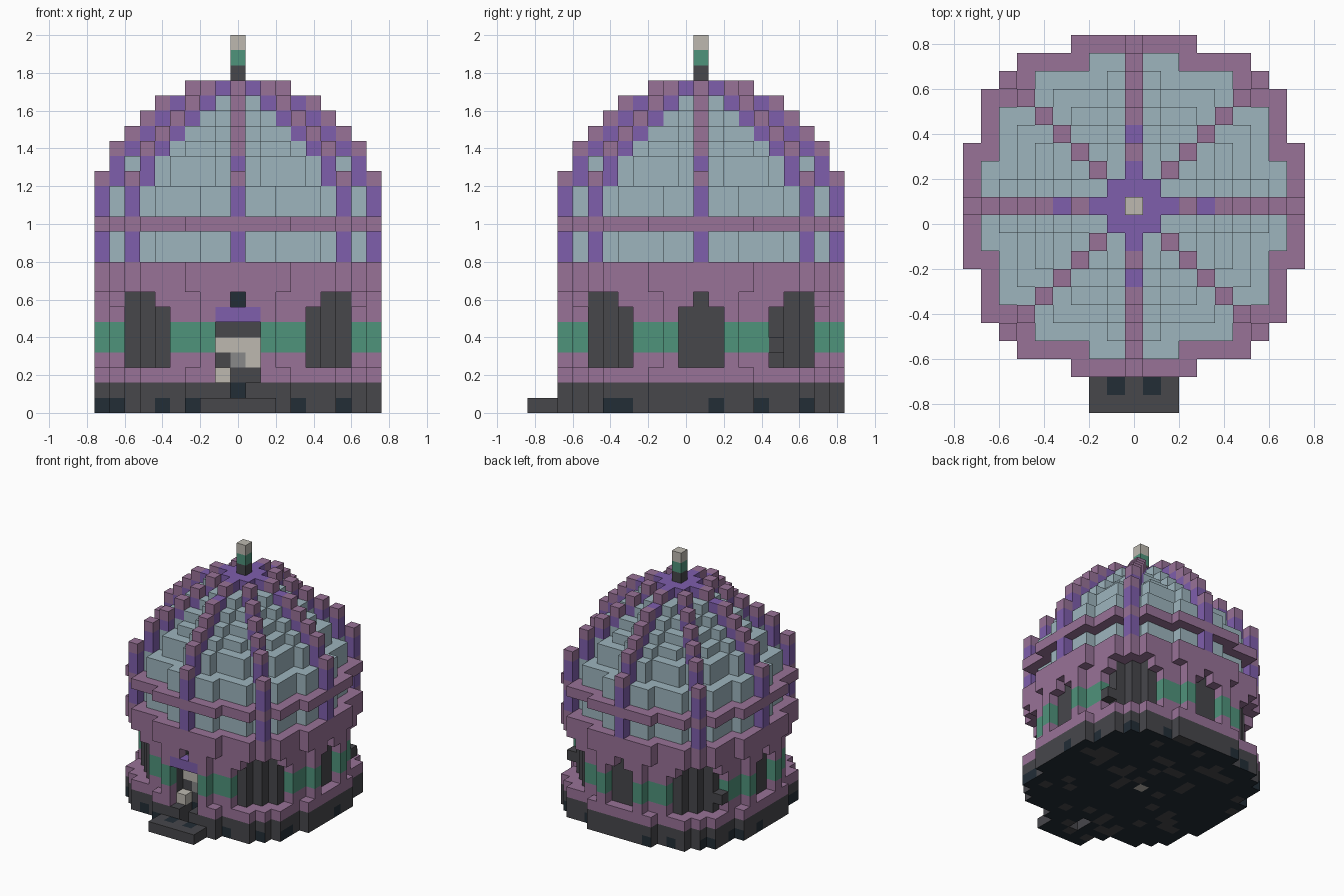
import bpy, bmesh, random
from mathutils import Vector

random.seed(4)
U = 0.08  # block size

cube = bpy.data.objects.get("Cube")
if cube:
    bpy.data.objects.remove(cube, do_unlink=True)


def linear(c):
    return c / 12.92 if c <= 0.04045 else ((c + 0.055) / 1.055) ** 2.4


def make_material(name, code):
    rgb = [linear(v / 255) for v in bytes.fromhex(code)]
    m = bpy.data.materials.new(name)
    m.use_nodes = True
    m.diffuse_color = (*rgb, 1)
    bsdf = m.node_tree.nodes["Principled BSDF"]
    bsdf.inputs["Base Color"].default_value = (*rgb, 1)
    bsdf.inputs["Roughness"].default_value = 0.9
    return m


MATS = {name: make_material(name, code) for name, code in (
    ("mauve", "987297"), ("violet", "7E5EAC"), ("pale_glass", "9DB5BE"),
    ("charcoal", "47474B"), ("navy", "222D36"), ("green", "4F937B"),
    ("grey", "888888"), ("cream", "BDB9B0"))}
NAMES = list(MATS)

# Stepped round plan: half width of each row, counted from the middle
PLAN = [9, 9, 9, 9, 8, 8, 8, 7, 6, 3]


def shrink(plan):
    return [w - 1 for w in plan[1:] if w > 0]


INNER = shrink(PLAN)
DOME = shrink(INNER)
R = range(-9, 10)


def inside(plan, i, j):
    return abs(j) < len(plan) and abs(i) <= plan[abs(j)]


def disc(plan):
    return [(i, j) for i in R for j in R if inside(plan, i, j)]


def round_disc(limit):
    return [(i, j) for i in R for j in R if i * i + j * j <= limit]


def ring(plan):
    hole = shrink(plan)
    return [c for c in disc(plan) if not inside(hole, *c)]


filled = {}  # block position -> (part, colour); the first part placed wins


def put(part, colour, cells, levels):
    for k in levels:
        for i, j in cells:
            filled.setdefault((i, j, k), (part, colour))


# Doorway: open passage with a patterned back panel and a lintel
passage = {(i, j, k) for i in (-1, 0, 1) for j in (-9, -8) for k in range(2, 6)}
passage |= {(0, j, k) for j in (-9, -8) for k in (1, 7)}
door_rows = {1: "cnc", 2: "wcc", 3: "cgw", 4: "www", 5: "ccc", 7: "cnc"}
letters = {"c": "charcoal", "n": "navy", "w": "cream", "g": "grey"}
for k, row in door_rows.items():
    for i, letter in zip((-1, 0, 1), row):
        put("door_panel", letters[letter], [(i, -7)], [k])
put("door_sill", "cream", [(-1, -8)], [2])
put("door_lintel", "violet", [(i, -9) for i in (-1, 0, 1)], [6])
passage.discard((-1, -8, 2))

# Front step with two dark stones
put("front_step", "navy", [(-1, -10), (1, -10)], [0])
put("front_step", "charcoal", [(i, j) for i in range(-2, 3) for j in (-11, -10)], [0])

# Foundation and plinth
put("foundation", "charcoal", [c for c in disc(PLAN) if (*c, 1) not in passage], [0, 1])
put("plinth", "mauve", [c for c in disc(PLAN) if (*c, 2) not in passage], [2])


# Wall with window openings, narrow recesses and a green band
def wall_open(i, j, k):
    low, high = sorted((abs(i), abs(j)))
    if (i, j, k) in passage:
        return True
    if low >= 5:
        return k < 7 or low >= 6
    if high == 9 and low <= 1:
        return k < 7 or low == 0
    return high == 9 and low == 3


for k in range(3, 8):
    for c in ring(PLAN):
        if not wall_open(*c, k):
            put("wall", "green" if k in (4, 5) else "mauve", [c], [k])
    for c in disc(INNER):
        if (*c, k) not in passage:
            narrow = min(map(abs, c)) == 3
            put("narrow_panels" if narrow else "window_panels",
                "grey" if narrow else "charcoal", [c], [k])
put("window_block", "charcoal", [(8, 5), (-8, 5)], [4])

# Cornice and the band around the glass
put("cornice", "mauve", disc(PLAN), [8, 9])
put("glass_band", "mauve", ring(PLAN), [12])


# Eight ribs: column at each distance from the middle, capped in mauve
def spokes(d, diagonal):
    if diagonal:
        return [(a * d, b * d) for a in (-1, 1) for b in (-1, 1)]
    return [(d, 0), (-d, 0), (0, d), (0, -d)]


straight = {9: (10, 15), 8: (15, 17), 7: (17, 18), 6: (18, 19), 5: (19, 20), 3: (20, 21)}
slanted = {7: (10, 15), 6: (15, 17), 5: (17, 18), 4: (18, 19), 3: (19, 20), 2: (20, 21)}
for name, table, diagonal in (("straight_ribs", straight, False), ("diagonal_ribs", slanted, True)):
    for d, (low, top) in table.items():
        put(name, "mauve", spokes(d, diagonal), [top])
        put(name, "violet", spokes(d, diagonal), range(low, top))
put("straight_ribs", "violet", spokes(4, False), [20])

# Crown and finial
put("crown", "violet", round_disc(2) + spokes(2, False), [21])
for k, colour in ((22, "charcoal"), (23, "green"), (24, "cream")):
    put("finial", colour, [(0, 0)], [k])

# Glass dome
put("glass_dome", "pale_glass", disc(INNER), range(10, 15))
put("glass_dome", "pale_glass", disc(DOME), [15, 16])
for k, limit in ((17, 37), (18, 26), (19, 17), (20, 10)):
    put("glass_dome", "pale_glass", round_disc(limit), [k])

# Dark stones along the foot of the foundation
FRONT_STONES = (-9, -8, -5, -3, 4, 7)
SIDE_STONES = (-6, -5, 1, 4, 7)


def face_colour(cell, axis, sign, colour):
    i, j, k = cell
    if k == 0 and colour == "charcoal":
        if axis == 2 and sign < 0:
            if i == j == 0:
                return "cream"
            return "charcoal" if random.random() < 0.15 else "navy"
        if j >= -9 and ((axis == 1 and i in FRONT_STONES) or (axis == 0 and j in SIDE_STONES)):
            return "navy"
    return colour


# Build one mesh per part from the exposed block faces
def build(part):
    bm = bmesh.new()
    for cell, (owner, colour) in filled.items():
        if owner != part:
            continue
        centre = Vector((cell[0], cell[1] + 1, cell[2] + 0.5)) * U
        for axis in range(3):
            for sign in (-1, 1):
                near = list(cell)
                near[axis] += sign
                if tuple(near) in filled:
                    continue
                n, a, b = Vector(), Vector(), Vector()
                n[axis] = sign * U / 2
                a[(axis + 1) % 3] = U / 2
                b[(axis + 2) % 3] = sign * U / 2
                corners = (-a - b, a - b, a + b, -a + b)
                f = bm.faces.new([bm.verts.new(centre + n + c) for c in corners])
                f.material_index = NAMES.index(face_colour(cell, axis, sign, colour))
    bmesh.ops.remove_doubles(bm, verts=bm.verts, dist=U / 100)
    mesh = bpy.data.meshes.new(part)
    for m in MATS.values():
        mesh.materials.append(m)
    bm.to_mesh(mesh)
    bm.free()
    bpy.context.collection.objects.link(bpy.data.objects.new(part, mesh))


for part in dict.fromkeys(owner for owner, colour in filled.values()):
    build(part)
